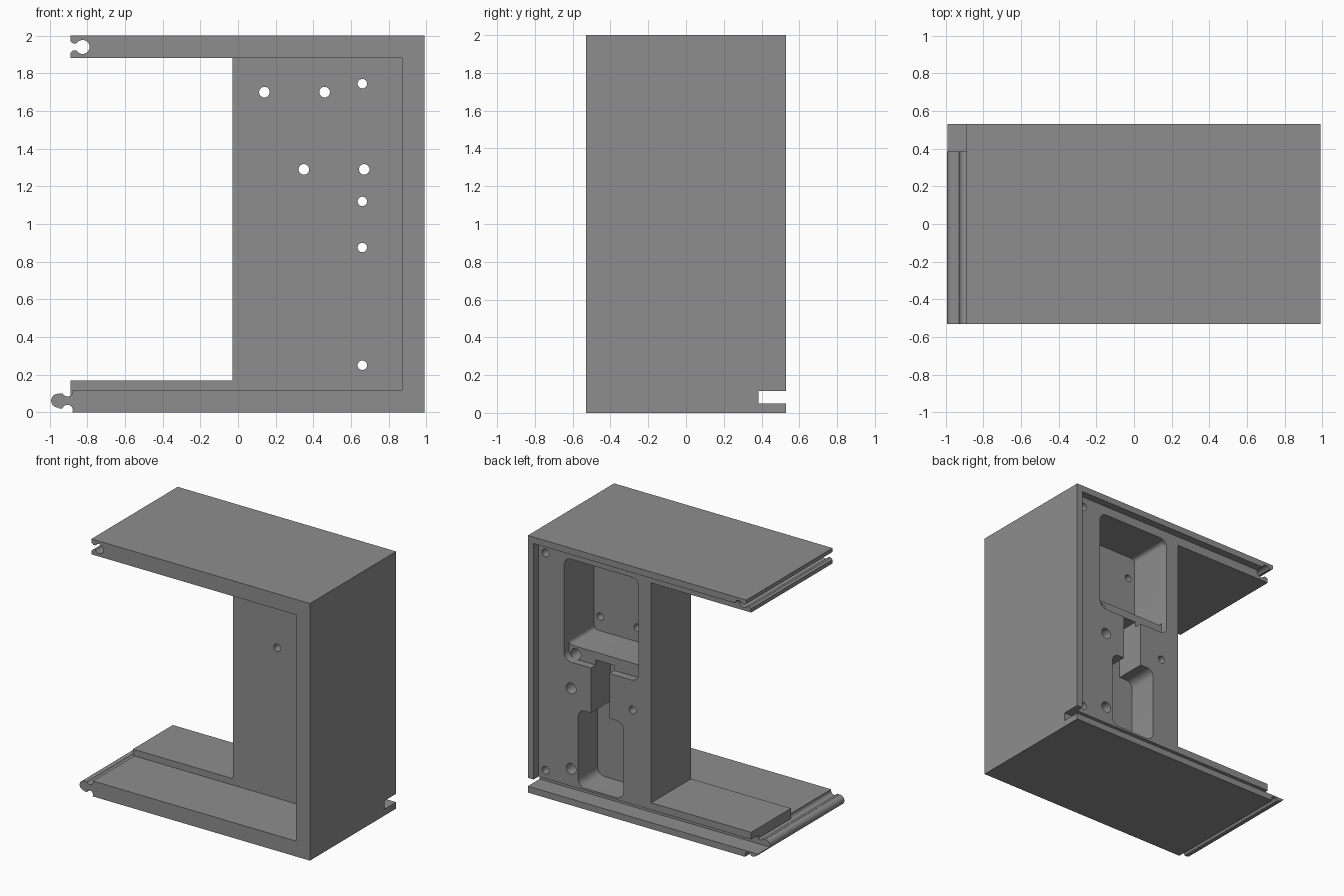
import bpy, bmesh, math

if "Cube" in bpy.data.objects:
    bpy.data.objects.remove(bpy.data.objects["Cube"])

grey = bpy.data.materials.new("plain grey")
grey.diffuse_color = (0.27, 0.27, 0.27, 1)
grey.use_nodes = True
grey.node_tree.nodes["Principled BSDF"].inputs["Base Color"].default_value = grey.diffuse_color


def prism(name, pts, y0, y1, bevel=0):
    """Extrude an (x, z) outline along y, optionally rounding its corners."""
    bm = bmesh.new()
    face = bm.faces.new([bm.verts.new((x, y0, z)) for x, z in pts])
    ext = bmesh.ops.extrude_face_region(bm, geom=[face])
    for v in ext["geom"]:
        if isinstance(v, bmesh.types.BMVert):
            v.co.y = y1
    if bevel:
        edges = [e for e in bm.edges if abs(e.verts[0].co.y - e.verts[1].co.y) > 1e-4]
        bmesh.ops.bevel(bm, geom=edges, offset=bevel, segments=6, profile=0.5,
                        affect='EDGES', clamp_overlap=True)
    bmesh.ops.recalc_face_normals(bm, faces=bm.faces)
    me = bpy.data.meshes.new(name)
    bm.to_mesh(me)
    bm.free()
    ob = bpy.data.objects.new(name, me)
    bpy.context.collection.objects.link(ob)
    me.materials.append(grey)
    return ob


def box(name, x0, x1, y0, y1, z0, z1, bevel=0):
    return prism(name, [(x0, z0), (x1, z0), (x1, z1), (x0, z1)], y0, y1, bevel)


def rod(name, x, z, r, y0, y1, n=32):
    pts = [(x + r * math.cos(2 * math.pi * i / n), z + r * math.sin(2 * math.pi * i / n))
           for i in range(n)]
    return prism(name, pts, y0, y1)


def boolean(target, tool, op='DIFFERENCE'):
    """Apply a boolean and discard the tool."""
    mod = target.modifiers.new("bool", 'BOOLEAN')
    mod.operation, mod.solver, mod.object = op, 'EXACT', tool
    bpy.context.view_layer.objects.active = target
    bpy.ops.object.modifier_apply(modifier=mod.name)
    bpy.data.objects.remove(tool)


# C-shaped shell
B = 0.53
shell = prism("housing", [(-.89, 0), (.99, 0), (.99, 2), (-.89, 2), (-.89, 1.88),
                          (.87, 1.88), (.87, .12), (-.89, .12)], -B, B)

# Joint tongue on the bottom edge
boolean(shell, box("tongue_neck", -.95, -.87, -B, B, .02, .10), 'UNION')
boolean(shell, rod("tongue_bead", -.955, .062, .037, -B, B), 'UNION')
for z in (.012, .112):
    boolean(shell, rod("neck_scallop", -.905, z, .028, -.6, .6))

# Matching keyhole groove on the top edge
boolean(shell, rod("groove_bore", -.825, 1.94, .037, -.6, .6))
boolean(shell, prism("groove_mouth", [(-.92, 1.895), (-.89, 1.91), (-.875, 1.922), (-.84, 1.922),
                                      (-.84, 1.958), (-.875, 1.958), (-.89, 1.97), (-.92, 1.985)],
                     -.6, .6))

# Core block and low floor step
boolean(shell, box("core", -.03, .90, -.02, .47, .10, 1.90), 'UNION')
boolean(shell, box("floor_step", -.89, .02, -.02, .47, .09, .17), 'UNION')

# Back panel recess and bottom slot
boolean(shell, box("panel_recess", -1.1, .94, .47, .6, .05, 1.95))
boolean(shell, box("panel_slot", -1.1, 1.1, .385, .6, .05, .115))

# Upper pocket: shallow rim, deep well above a shelf
boolean(shell, box("upper_rim", .08, .72, .41, .6, 1.08, 1.88, .06))
boolean(shell, box("upper_well", .08, .72, .10, .45, 1.18, 1.88, .03))

# Lower pocket and the neck joining both
boolean(shell, box("lower_well", .21, .60, .23, .6, .13, .73, .06))
boolean(shell, box("joining_neck", .33, .49, .23, .46, .65, 1.12))
boolean(shell, box("joining_neck_back", .33, .49, .44, .465, .65, 1.12))
boolean(shell, box("joining_neck_rim", .33, .49, .46, .6, .65, 1.12))

# Through holes
for x, z, r in ((.14, 1.70, .028), (.46, 1.70, .028), (.66, 1.745, .025), (.35, 1.29, .028),
                (.67, 1.29, .028), (.66, 1.12, .025), (.66, .875, .025), (.66, .25, .025)):
    boolean(shell, rod("through_hole", x, z, r, -.2, .7))
# Counterbores from the back
for z in (1.12, .875, .25):
    boolean(shell, rod("counterbore", .66, z, .042, .2, .7))
# Blind screw holes
for x, z in ((.88, 1.87), (.88, .18), (.13, .85)):
    boolean(shell, rod("screw_hole", x, z, .03, .25, .7))

bpy.ops.object.select_all(action='DESELECT')
shell.select_set(True)
bpy.context.view_layer.objects.active = shell
bpy.ops.object.shade_smooth_by_angle(angle=math.radians(30))
